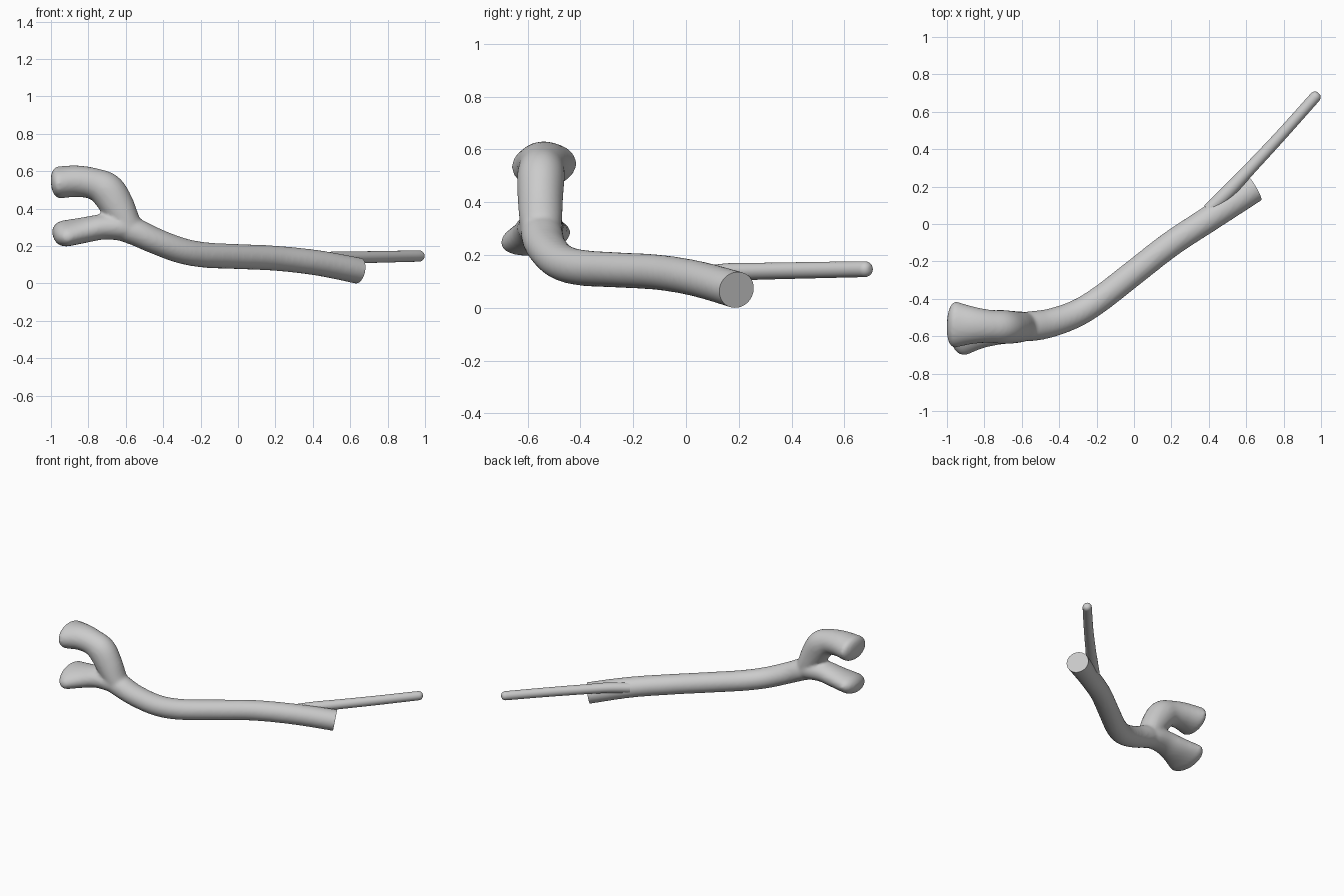
import bpy, bmesh, math
from mathutils import Vector, Matrix

if "Cube" in bpy.data.objects:
    bpy.data.objects.remove(bpy.data.objects["Cube"])

SIDES = 32


def spline(pts, steps=6):
    """Catmull-Rom resampling of (x, y, z, side radius, up radius, roll) stations."""
    p = [Vector(q) for q in pts]
    p = [2 * p[0] - p[1]] + p + [2 * p[-1] - p[-2]]
    out = []
    for i in range(1, len(p) - 2):
        a, b, c, d = p[i - 1:i + 3]
        for k in range(steps):
            t = k / steps
            out.append(0.5 * (2 * b + (c - a) * t + (2 * a - 5 * b + 4 * c - d) * t * t
                              + (3 * b - a - 3 * c + d) * t ** 3))
    return out + [p[-2]]


def tube(bm, pts, dome=0.0):
    """Sweep an ellipse along the stations, optionally with a rounded far end."""
    st = spline(pts)
    pos = [Vector(s[:3]) for s in st]
    rings = []
    for i, s in enumerate(st):
        t = (pos[min(i + 1, len(st) - 1)] - pos[max(i - 1, 0)]).normalized()
        rings.append((pos[i], t, s[3], s[4], s[5]))
    if dome:
        c, t, a, b, r = rings[-1]
        for k in range(1, 8):
            u = k / 8 * math.pi / 2
            f = math.cos(u) ** 0.8
            rings.append((c + t * dome * math.sin(u), t, a * f, b * f, r))
    loops = []
    for c, t, a, b, r in rings:
        side = Vector((0, 0, 1)).cross(t).normalized()
        up = t.cross(side)
        s2 = side * math.cos(r) - up * math.sin(r)
        u2 = up * math.cos(r) + side * math.sin(r)
        loops.append([bm.verts.new(c + s2 * a * math.cos(w) + u2 * b * math.sin(w))
                      for w in (2 * math.pi * k / SIDES for k in range(SIDES))])
    for l0, l1 in zip(loops, loops[1:]):
        for k in range(SIDES):
            n = (k + 1) % SIDES
            bm.faces.new((l0[k], l0[n], l1[n], l1[k]))
    bm.faces.new(loops[0][::-1])
    bm.faces.new(loops[-1])


def make(name, bm):
    bmesh.ops.recalc_face_normals(bm, faces=bm.faces)
    me = bpy.data.meshes.new(name)
    bm.to_mesh(me)
    bm.free()
    ob = bpy.data.objects.new(name, me)
    bpy.context.collection.objects.link(ob)
    return ob


def bake(ob):
    dg = bpy.context.evaluated_depsgraph_get()
    me = bpy.data.meshes.new_from_object(ob.evaluated_get(dg))
    ob.modifiers.clear()
    ob.data = me


# Main trunk, run past its cut end
bm = bmesh.new()
tube(bm, [(-0.64, -0.55, 0.305, .07, .068, 0), (-0.56, -0.547, 0.285, .08, .073, 0),
          (-0.45, -0.53, 0.235, .077, .07, 0), (-0.31, -0.48, 0.182, .073, .069, 0),
          (-0.18, -0.40, 0.157, .07, .068, 0), (0.0, -0.26, 0.148, .069, .067, 0),
          (0.2, -0.105, 0.139, .069, .067, 0), (0.42, 0.04, 0.115, .07, .068, 0),
          (0.64, 0.19, 0.073, .076, .07, 0), (0.75, 0.265, 0.048, .076, .07, 0)])
# Lower flared branch
tube(bm, [(-0.54, -0.545, 0.28, .07, .06, 0), (-0.62, -0.55, 0.303, .085, .07, 0),
          (-0.72, -0.555, 0.307, .09, .068, .08), (-0.82, -0.56, 0.29, .107, .067, .16),
          (-0.92, -0.57, 0.272, .136, .066, .2)], dome=0.07)
# Upper branch arching up and back
tube(bm, [(-0.54, -0.545, 0.25, .065, .06, 0), (-0.595, -0.55, 0.33, .08, .075, 0),
          (-0.645, -0.552, 0.42, .086, .09, 0), (-0.70, -0.55, 0.50, .09, .095, 0),
          (-0.77, -0.547, 0.537, .088, .084, 0), (-0.86, -0.542, 0.551, .1, .084, .06),
          (-0.955, -0.538, 0.545, .124, .085, .1)], dome=0.045)
vessel = make("branching_trunk", bm)

# Merge branches into one blended skin
m = vessel.modifiers.new("merge", 'REMESH')
m.mode = 'VOXEL'
m.voxel_size = 0.011
m = vessel.modifiers.new("blend", 'SMOOTH')
m.factor = 0.5
m.iterations = 6
bake(vessel)

# Flat cut at the trunk end
bm = bmesh.new()
bm.from_mesh(vessel.data)
cut = bmesh.ops.bisect_plane(bm, geom=bm.verts[:] + bm.edges[:] + bm.faces[:],
                             plane_co=(0.643, 0.19, 0.072),
                             plane_no=Vector((0.86, 0.5, -0.18)).normalized(),
                             clear_outer=True)
rim = [e for e in cut["geom_cut"] if isinstance(e, bmesh.types.BMEdge)]
bmesh.ops.contextual_create(bm, geom=rim)
bm.to_mesh(vessel.data)
bm.free()

# Thin side branch
bm = bmesh.new()
tube(bm, [(0.40, 0.075, 0.13, .034, .034, 0), (0.50, 0.17, 0.14, .037, .034, 0),
          (0.60, 0.275, 0.143, .034, .032, 0), (0.78, 0.468, 0.147, .031, .031, 0),
          (0.967, 0.677, 0.151, .03, .03, 0)], dome=0.03)
twig = make("thin_side_branch", bm)
m = vessel.modifiers.new("join", 'BOOLEAN')
m.operation = 'UNION'
m.solver = 'EXACT'
m.object = twig
bake(vessel)
bpy.data.objects.remove(twig)

# Sit on the ground, smooth shading with a crisp cut rim
low = min(v.co.z for v in vessel.data.vertices)
vessel.data.transform(Matrix.Translation((0, 0, -low)))
bpy.context.view_layer.objects.active = vessel
vessel.select_set(True)
bpy.ops.object.shade_smooth_by_angle(angle=math.radians(40))
